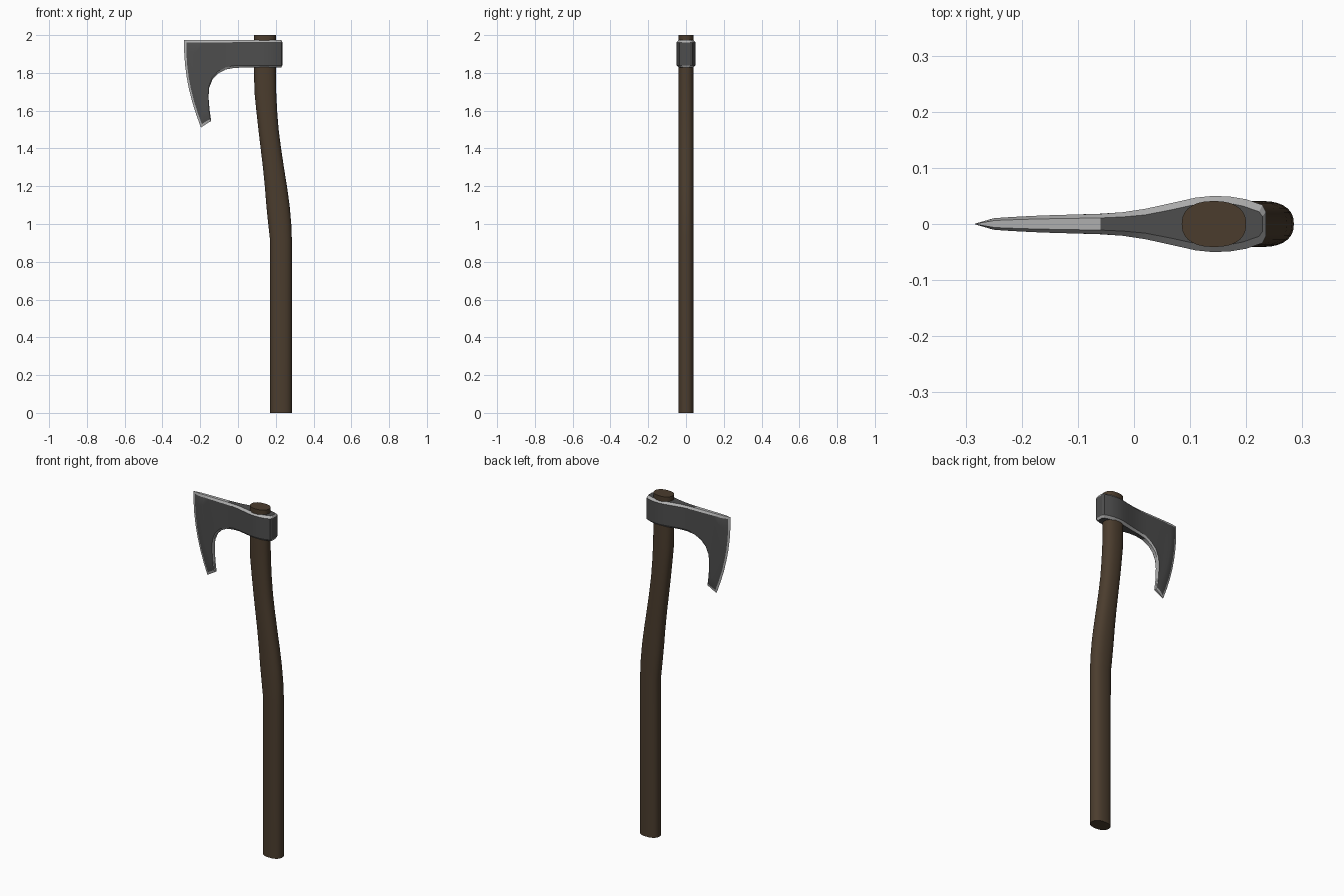
import bpy, bmesh, math
from mathutils import Vector

if "Cube" in bpy.data.objects:
    bpy.data.objects.remove(bpy.data.objects["Cube"])


def mat(name, col):
    m = bpy.data.materials.new(name)
    m.diffuse_color = (*col, 1)
    m.use_nodes = True
    m.node_tree.nodes["Principled BSDF"].inputs["Base Color"].default_value = m.diffuse_color
    return m


wood = mat("dark_wood", (0.07, 0.046, 0.027))
iron = mat("dark_iron", (0.075, 0.075, 0.075))
steel = mat("bright_edge", (0.43, 0.43, 0.43))


def finish(bm, name, mats, angle):
    bmesh.ops.remove_doubles(bm, verts=bm.verts, dist=1e-5)
    bmesh.ops.recalc_face_normals(bm, faces=bm.faces)
    me = bpy.data.meshes.new(name)
    bm.to_mesh(me)
    bm.free()
    ob = bpy.data.objects.new(name, me)
    bpy.context.collection.objects.link(ob)
    for m in mats:
        me.materials.append(m)
    bpy.ops.object.select_all(action='DESELECT')
    ob.select_set(True)
    bpy.context.view_layer.objects.active = ob
    bpy.ops.object.shade_smooth_by_angle(angle=math.radians(angle))


# Handle: oval section swept up a curved shaft (height, left x, right x)
shaft = [(0, .170, .285), (.92, .169, .285), (1.0, .160, .282), (1.1, .150, .273),
         (1.2, .142, .259), (1.3, .132, .243), (1.4, .120, .228), (1.5, .108, .215),
         (1.6, .097, .207), (1.7, .087, .202), (1.8, .085, .200), (2.0, .085, .200)]
N = 28
bm = bmesh.new()
rings = []
for z, l, r in shaft:
    ring = []
    for i in range(N):
        a = 2 * math.pi * i / N
        c, s = math.cos(a), math.sin(a)
        x = math.copysign(abs(c) ** 0.85, c) * (r - l) / 2 + (l + r) / 2
        ring.append(bm.verts.new((x, math.copysign(abs(s) ** 0.85, s) * 0.041, z)))
    rings.append(ring)
for a, b in zip(rings, rings[1:]):
    for i in range(N):
        j = (i + 1) % N
        bm.faces.new((a[i], a[j], b[j], b[i]))
bm.faces.new(rings[0])
bm.faces.new(rings[-1])
finish(bm, "handle", [wood], 40)

# Axe head: sections from poll to cutting edge
# (top x, bottom x, bottom z, half thickness, optional curve control x, z)
TOP, C = 1.974, 0.012
sections = [(.235, .235, 1.828, .022), (.229, .229, 1.828, .034), (.20, .20, 1.828, .044),
            (.17, .17, 1.828, .049), (.14, .14, 1.828, .050), (.11, .11, 1.828, .047),
            (.07, .07, 1.828, .038), (.02, .02, 1.828, .027), (-.02, -.02, 1.826, .021),
            (-.06, -.065, 1.818, .018), (-.10, -.105, 1.797, .017), (-.14, -.135, 1.765, .016),
            (-.18, -.153, 1.72, .0145), (-.21, -.156, 1.67, .013),
            (-.225, -.150, 1.60, .012, -.22, 1.75), (-.24, -.142, 1.545, .011, -.25, 1.73),
            (-.25, -.163, 1.533, .010, -.262, 1.74), (-.273, -.186, 1.517, .0035, -.281, 1.745),
            (-.285, -.196, 1.511, 0, -.292, 1.75)]


def section_points(s):
    p0, p2 = Vector((s[0], TOP)), Vector((s[1], s[2]))
    p1 = Vector(s[4:6]) if len(s) > 4 else (p0 + p2) / 2
    d = C / (p2 - p0).length
    out = []
    for v in [0, d] + [i / 7 for i in range(1, 7)] + [1 - d, 1]:
        p = p0 * (1 - v) ** 2 + p1 * 2 * v * (1 - v) + p2 * v * v
        t = s[3]
        if v in (0, 1):                       # chamfered rim
            t = max(t - C, t * 0.6)
            p.x = min(p.x, .235 - C + (p.x - .229 if p.x > .2 else 0))
        out.append((p, t))
    return out


bm = bmesh.new()
sides = []
for sgn in (-1, 1):
    sides.append([[bm.verts.new((p.x, sgn * t, p.y)) for p, t in section_points(s)]
                  for s in sections])


def face(vs, m):
    bm.faces.new(vs).material_index = m


last = len(sections) - 2
for g in sides:
    for k in range(last + 1):
        rows = len(g[k]) - 1
        for r in range(rows):
            bright = r in (0, rows - 1) or k == last
            face((g[k][r], g[k + 1][r], g[k + 1][r + 1], g[k][r + 1]), int(bright))
f, b = sides
# top and underside walls: bright on the thin blade, dark around the eye
for k in range(last + 1):
    for r in (0, -1):
        face((f[k][r], f[k + 1][r], b[k + 1][r], b[k][r]), int(sections[k][0] < -.03))
# flat back of the poll
for r in range(len(f[0]) - 1):
    face((f[0][r], f[0][r + 1], b[0][r + 1], b[0][r]), int(r in (0, len(f[0]) - 2)))
finish(bm, "axe_head", [iron, steel], 25)
